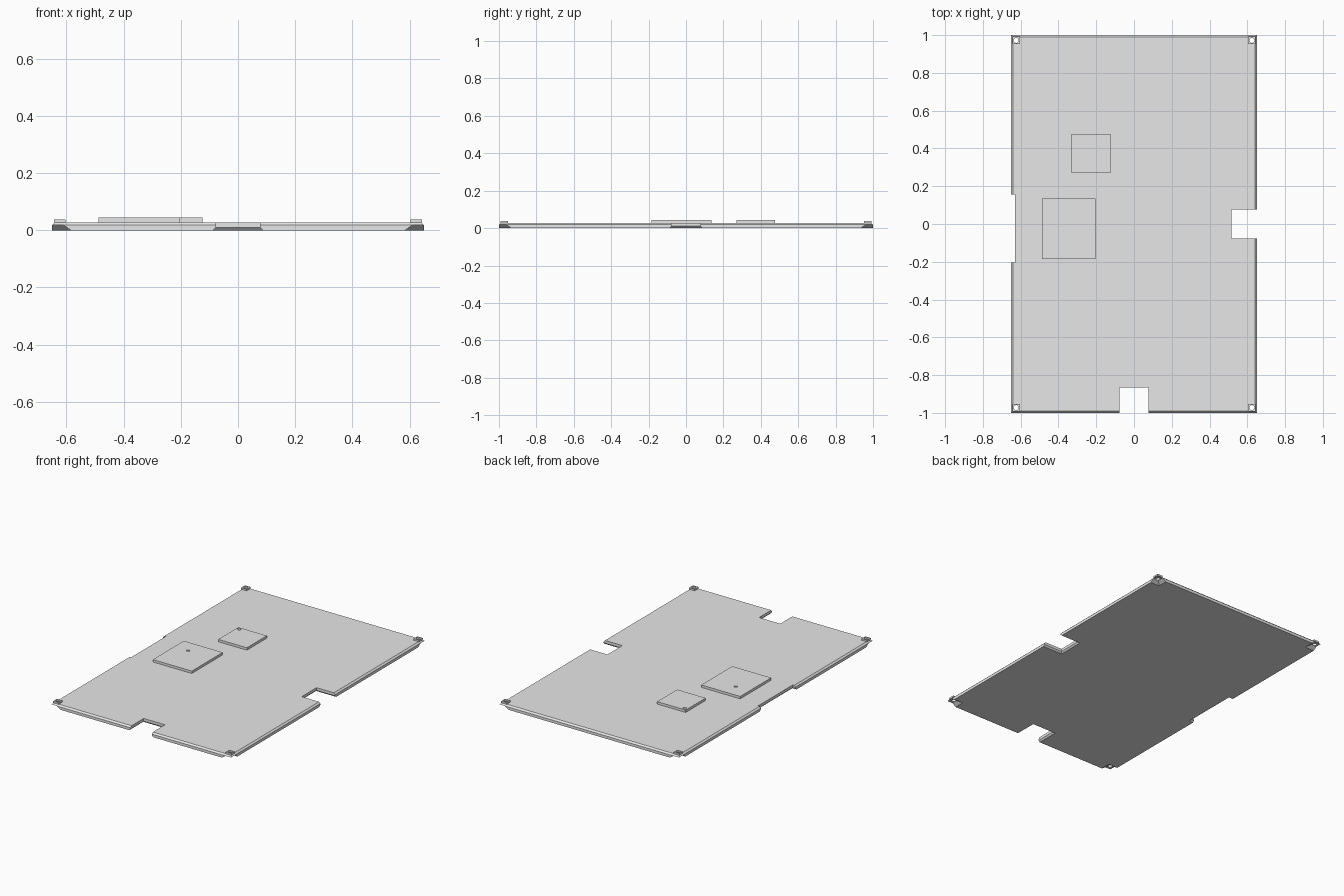
import bpy
import bmesh
import math

if "Cube" in bpy.data.objects:
    bpy.data.objects.remove(bpy.data.objects["Cube"])

grey = bpy.data.materials.new("light_grey")
grey.diffuse_color = (0.8, 0.8, 0.8, 1)
grey.use_nodes = True
grey.node_tree.nodes["Principled BSDF"].inputs["Base Color"].default_value = grey.diffuse_color

W, L = 0.65, 1.0           # half width and half length of the plate
TOP, EDGE = 0.028, 0.018   # top face, and start of the edge bevel


def loft(name, sections):
    """Closed solid through rectangles (x0, x1, y0, y1, z), bottom to top."""
    bm = bmesh.new()
    rings = []
    for x0, x1, y0, y1, z in sections:
        corners = ((x0, y0), (x1, y0), (x1, y1), (x0, y1))
        rings.append([bm.verts.new((x, y, z)) for x, y in corners])
    bm.faces.new(rings[0][::-1])
    bm.faces.new(rings[-1])
    for a, b in zip(rings, rings[1:]):
        for i in range(4):
            j = (i + 1) % 4
            bm.faces.new((a[i], a[j], b[j], b[i]))
    return finish(name, bm)


def cylinder(name, x, y, r, z0, z1):
    bm = bmesh.new()
    bmesh.ops.create_cone(bm, cap_ends=True, segments=24, radius1=r, radius2=r, depth=z1 - z0)
    bmesh.ops.translate(bm, verts=bm.verts, vec=(x, y, (z0 + z1) / 2))
    return finish(name, bm)


def finish(name, bm):
    bmesh.ops.recalc_face_normals(bm, faces=bm.faces)
    mesh = bpy.data.meshes.new(name)
    bm.to_mesh(mesh)
    bm.free()
    mesh.materials.append(grey)
    obj = bpy.data.objects.new(name, mesh)
    bpy.context.collection.objects.link(obj)
    return obj


def cut(obj, cutter):
    """Subtract the cutter from the object and remove the cutter."""
    mod = obj.modifiers.new("cut", 'BOOLEAN')
    mod.operation = 'DIFFERENCE'
    mod.solver = 'EXACT'
    mod.object = cutter
    bpy.context.view_layer.objects.active = obj
    bpy.ops.object.modifier_apply(modifier=mod.name)
    bpy.data.objects.remove(cutter)


# Plate with a bevelled upper edge
b = 0.01
plate = loft("plate", [(-W, W, -L, L, 0), (-W, W, -L, L, EDGE),
                       (-W + b, W - b, -L + b, L - b, TOP)])

# Edge notches, flared along their underside
notches = [(-0.077, 0.077, -1.1, -0.865),
           (0.515, 0.8, -0.077, 0.077),
           (-0.8, -0.63, -0.205, 0.155)]
for x0, x1, y0, y1 in notches:
    rows = [(x0 - g, x1 + g, y0 - g, y1 + g, z)
            for g, z in ((0.02, -0.01), (0, 0.01), (0, 0.1))]
    cut(plate, loft("notch_cutter", rows))

# Corner pockets below, raised pads above, and screw holes through both
for sx in (-1, 1):
    for sy in (-1, 1):
        rows = []
        for d, z in ((0.08, -0.01), (0.04, EDGE)):
            xs = sorted((sx * (W - d), sx * (W + 0.05)))
            ys = sorted((sy * (L - d), sy * (L + 0.05)))
            rows.append((*xs, *ys, z))
        cut(plate, loft("pocket_cutter", rows))
        px, py = sx * 0.624, sy * 0.972
        pad = loft("corner_pad", [(px - 0.02, px + 0.02, py - 0.02, py + 0.02, z)
                                  for z in (TOP - 0.001, 0.038)])
        for part in (plate, pad):
            cut(part, cylinder("hole_cutter", px, py, 0.013, -0.05, 0.1))

# Raised square pads with a small dimple in each
for name, x0, x1, y0, y1, hx, hy in (
        ("large_raised_pad", -0.487, -0.205, -0.185, 0.135, -0.387, 0.037),
        ("small_raised_pad", -0.332, -0.125, 0.27, 0.477, -0.312, 0.457)):
    pad = loft(name, [(x0, x1, y0, y1, z) for z in (TOP - 0.001, 0.044)])
    cut(pad, cylinder("dimple_cutter", hx, hy, 0.011, 0.039, 0.1))
